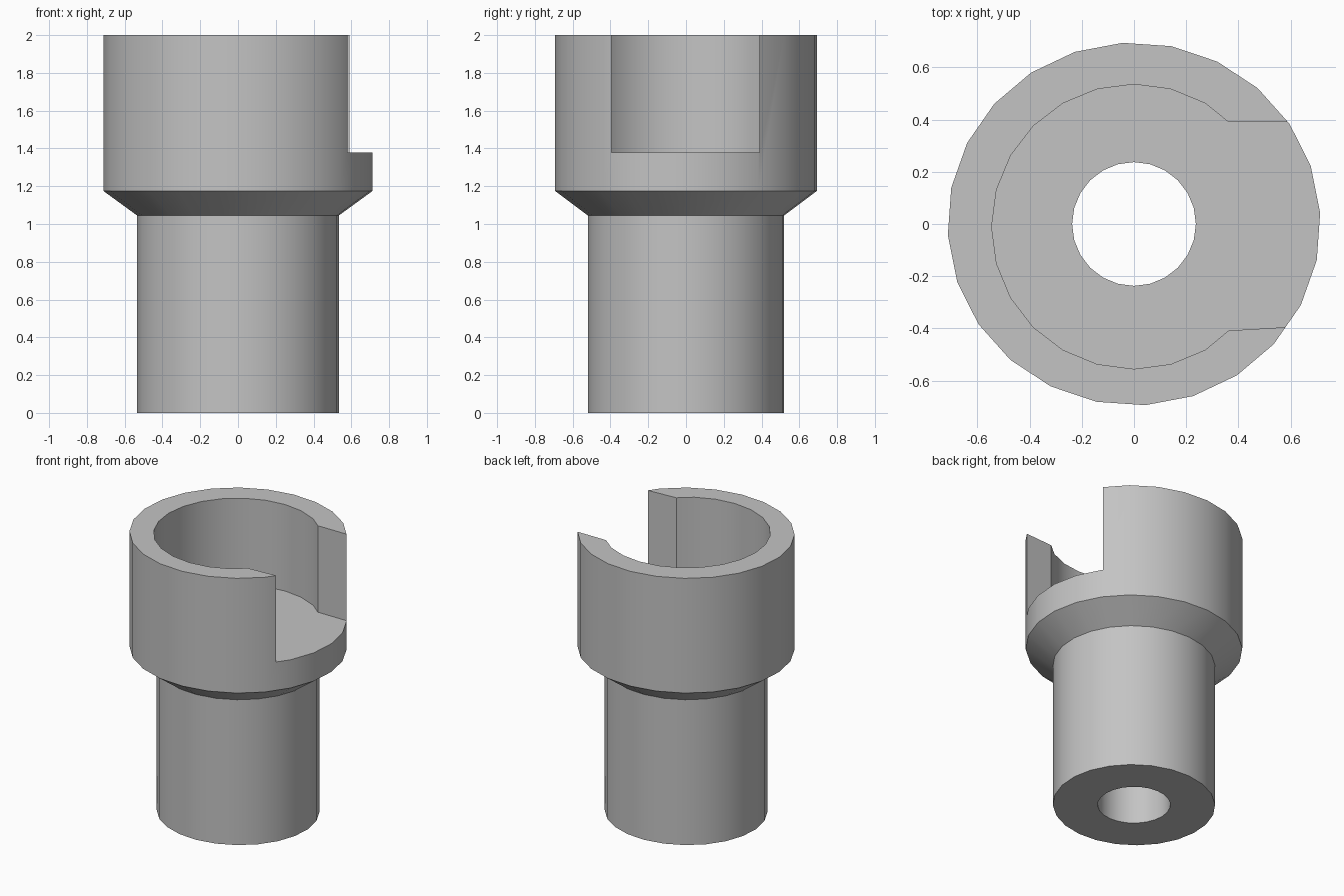
import bpy
import bmesh
from math import cos, sin, radians

SIDES = 24

cube = bpy.data.objects.get("Cube")
if cube:
    bpy.data.objects.remove(cube, do_unlink=True)

grey = bpy.data.materials.new("plain grey")
grey.use_nodes = True
grey.diffuse_color = (0.55, 0.55, 0.55, 1)
grey.node_tree.nodes["Principled BSDF"].inputs["Base Color"].default_value = grey.diffuse_color


def arc(radius, start, end, centre_y=0.0, y_scale=1.0):
    """Points every 15 degrees from start to end, inclusive."""
    step = 360 // SIDES
    count = int((end - start) / step) + 1
    angles = [radians(start + i * step) for i in range(count)]
    return [(radius * cos(a), radius * sin(a) * y_scale + centre_y) for a in angles]


def loft(name, sections):
    """Closed solid through outlines given as (points, z)."""
    bm = bmesh.new()
    rings = [[bm.verts.new((x, y, z)) for x, y in pts] for pts, z in sections]
    n = len(rings[0])
    for low, high in zip(rings, rings[1:]):
        for i in range(n):
            j = (i + 1) % n
            bm.faces.new((low[i], low[j], high[j], high[i]))
    bm.faces.new(rings[0][::-1])
    bm.faces.new(rings[-1])
    bmesh.ops.recalc_face_normals(bm, faces=bm.faces)
    mesh = bpy.data.meshes.new(name)
    bm.to_mesh(mesh)
    bm.free()
    mesh.materials.append(grey)
    obj = bpy.data.objects.new(name, mesh)
    bpy.context.collection.objects.link(obj)
    return obj


def cut(target, cutter):
    cutter.hide_render = True
    mod = target.modifiers.new(cutter.name, "BOOLEAN")
    mod.operation = "DIFFERENCE"
    mod.solver = "EXACT"
    mod.object = cutter
    bpy.context.view_layer.objects.active = target
    bpy.ops.object.modifier_apply(modifier=mod.name)
    bpy.data.objects.remove(cutter, do_unlink=True)


# Stem, flare and wide collar
stem = arc(0.535, 3.5, 350, 0, 0.973)
collar = arc(0.714, 3.5, 350, 0, 0.973)
body = loft("stepped_sleeve", [(stem, 0), (stem, 1.045), (collar, 1.175), (collar, 2)])

# Round pocket that opens through a slot on the left side
pocket_outline = arc(0.545, 60, 300, -0.01)
pocket_outline += [(0.362, -0.408), (1, -0.37), (1, 0.39), (0.362, 0.39)]
cut(body, loft("pocket_cutter", [(pocket_outline, 1.378), (pocket_outline, 2.3)]))

# Bore through the whole stem
bore = arc(0.237, 0, 345)
cut(body, loft("bore_cutter", [(bore, -0.3), (bore, 2.3)]))

bpy.ops.object.select_all(action="DESELECT")
body.select_set(True)
bpy.context.view_layer.objects.active = body
bpy.ops.object.shade_smooth_by_angle(angle=radians(30))
